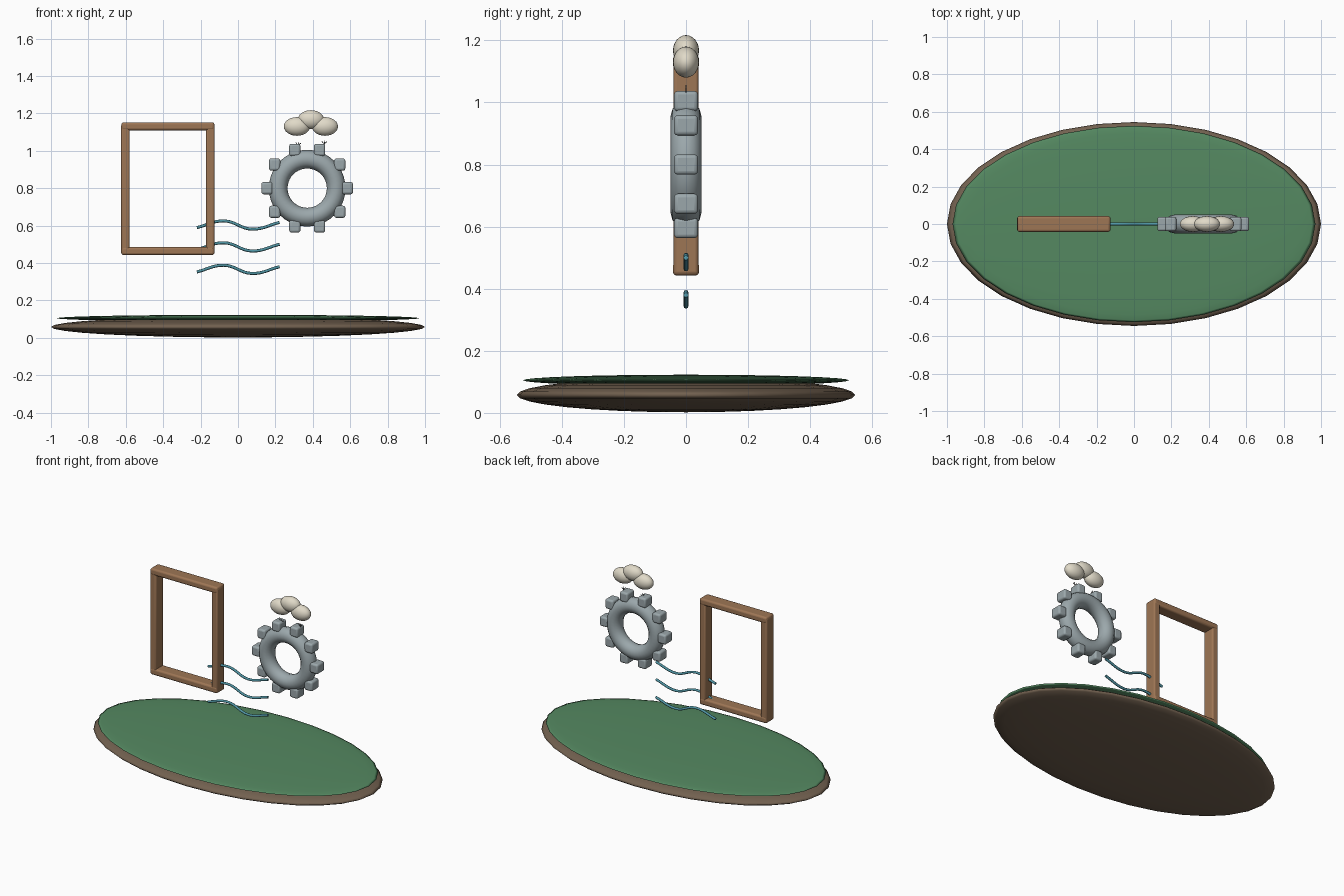
import bpy, math

if "Cube" in bpy.data.objects:
    bpy.data.objects.remove(bpy.data.objects["Cube"])

def mat(name, rgb):
    m = bpy.data.materials.new(name)
    m.diffuse_color = (*rgb, 1)
    m.use_nodes = True
    m.node_tree.nodes["Principled BSDF"].inputs["Base Color"].default_value = m.diffuse_color
    return m

SOIL = mat("soil", (0.17, 0.12, 0.08))
GRASS = mat("grass", (0.09, 0.25, 0.12))
WOOD = mat("wood", (0.34, 0.18, 0.09))
METAL = mat("metal", (0.33, 0.39, 0.41))
CREAM = mat("cream", (0.75, 0.70, 0.58))
TEAL = mat("teal", (0.08, 0.30, 0.37))
DARK = mat("dark", (0.12, 0.13, 0.13))

def finish(name, m):
    o = bpy.context.object
    o.name = name
    o.data.materials.append(m)
    return o

def ellipsoid(name, loc, radii, m, seg=32, rings=16):
    bpy.ops.mesh.primitive_uv_sphere_add(segments=seg, ring_count=rings, location=loc)
    o = finish(name, m)
    o.scale = radii
    bpy.ops.object.transform_apply(location=False, rotation=False, scale=True)
    bpy.ops.object.shade_smooth()
    return o

def block(name, loc, size, m, bevel):
    bpy.ops.mesh.primitive_cube_add(size=1, location=loc)
    o = finish(name, m)
    o.scale = size
    bpy.ops.object.transform_apply(location=False, rotation=False, scale=True)
    b = o.modifiers.new("bevel", 'BEVEL')
    b.width, b.segments = bevel, 3
    bpy.ops.object.shade_smooth_by_angle(angle=math.radians(40))
    return o

def tube(name, strokes, radius, m):
    cu = bpy.data.curves.new(name, 'CURVE')
    cu.dimensions = '3D'
    cu.bevel_depth, cu.bevel_resolution = radius, 2
    cu.use_fill_caps = True
    cu.resolution_u = 8
    for pts in strokes:
        s = cu.splines.new('BEZIER')
        s.bezier_points.add(len(pts) - 1)
        for p, (x, z) in zip(s.bezier_points, pts):
            p.co = (x, 0, z)
            p.handle_left_type = p.handle_right_type = 'AUTO'
    o = bpy.data.objects.new(name, cu)
    bpy.context.collection.objects.link(o)
    cu.materials.append(m)
    return o

# island base: soil lens with a thin grass lens on top
ellipsoid("soil_base", (0, 0, 0.058), (1.0, 0.545, 0.056), SOIL)
ellipsoid("grass_top", (0, 0, 0.105), (0.97, 0.525, 0.018), GRASS)

# open wooden frame
for x, side in ((-0.602, "left"), (-0.148, "right")):
    block("frame_post_" + side, (x, 0, 0.795), (0.045, 0.08, 0.70), WOOD, 0.01)
for z, side in ((0.464, "bottom"), (1.131, "top")):
    block("frame_rail_" + side, (-0.375, 0, z), (0.497, 0.084, 0.043), WOOD, 0.012)

# gear ring with ten upright block teeth
GX, GZ = 0.37, 0.80
bpy.ops.mesh.primitive_torus_add(location=(GX, 0, GZ), rotation=(math.pi / 2, 0, 0),
                                 major_radius=0.155, minor_radius=0.05,
                                 major_segments=40, minor_segments=12)
finish("gear_ring", METAL)
bpy.ops.object.shade_smooth()
for i in range(10):
    a = math.tau * i / 10
    block(f"gear_tooth_{i}", (GX + 0.215 * math.cos(a), 0, GZ + 0.215 * math.sin(a)),
          (0.06, 0.077, 0.065), METAL, 0.012)

# steam puffs above the gear
for i, (x, z) in enumerate(((0.315, 1.13), (0.39, 1.167), (0.465, 1.13))):
    ellipsoid(f"steam_puff_{i}", (x, 0, z), (0.07, 0.042, 0.05), CREAM, 24, 12)

# tiny forked sprigs between gear and puffs
for i, (x, z) in enumerate(((0.322, 1.018), (0.461, 1.026))):
    tube(f"sprig_{i}", [[(x, z), (x + 0.003, z + 0.03)],
                        [(x - 0.014, z + 0.026), (x, z + 0.014), (x + 0.014, z + 0.022)]],
         0.002, DARK)

# three wavy streams
for i, z in enumerate((0.603, 0.486, 0.366)):
    tube(f"wave_{i}", [[(-0.22, z - 0.014), (-0.075, z + 0.022),
                        (0.075, z - 0.022), (0.222, z + 0.014)]], 0.008, TEAL)
